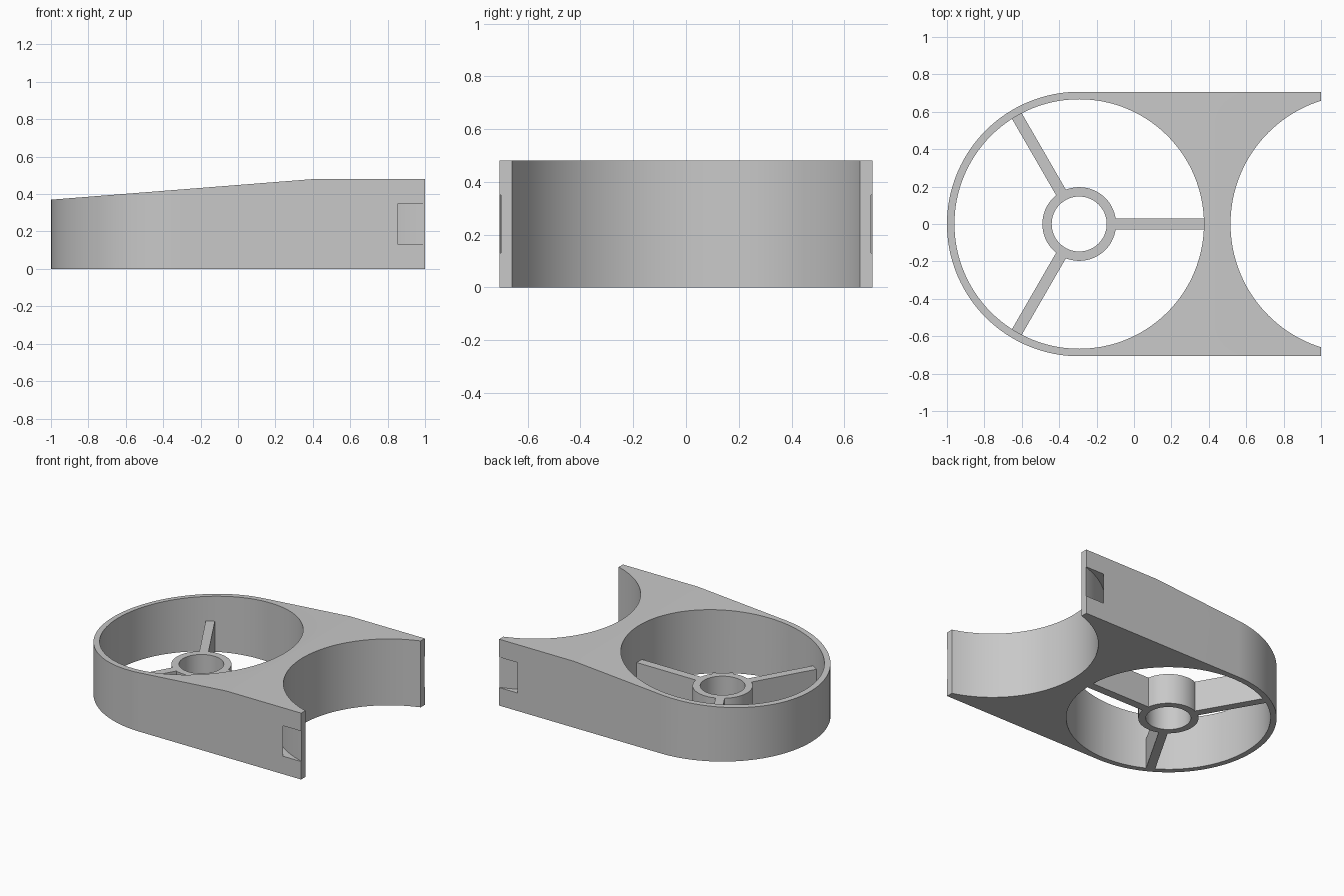
import bpy, bmesh
from math import cos, sin, pi, radians
from mathutils import Matrix, Vector

cube = bpy.data.objects.get("Cube")
if cube:
    bpy.data.objects.remove(cube, do_unlink=True)

RING_X = -0.293      # centre of the round opening
SADDLE_X = 1.207     # centre of the concave end
HALF = 0.707         # half width of the body
HUB_H = 0.22

grey = bpy.data.materials.new("light_grey")
grey.use_nodes = True
grey.diffuse_color = (0.58, 0.58, 0.58, 1)
grey.node_tree.nodes["Principled BSDF"].inputs["Base Color"].default_value = grey.diffuse_color


def arc(cx, r, start=0, end=2 * pi, n=128):
    closed = end - start > 6.28
    steps = n if closed else n - 1
    return [(cx + r * cos(start + (end - start) * i / steps),
             r * sin(start + (end - start) * i / steps)) for i in range(n)]


def prism(name, outline, low, high, upright=False):
    """Extrude an outline along z, or along y when upright."""
    bm = bmesh.new()
    place = (lambda a, b: (a, low, b)) if upright else (lambda a, b: (a, b, low))
    face = bm.faces.new([bm.verts.new(place(a, b)) for a, b in outline])
    step = Vector((0, high - low, 0)) if upright else Vector((0, 0, high - low))
    ext = bmesh.ops.extrude_face_region(bm, geom=[face])
    moved = [g for g in ext["geom"] if isinstance(g, bmesh.types.BMVert)]
    bmesh.ops.translate(bm, verts=moved, vec=step)
    bmesh.ops.recalc_face_normals(bm, faces=bm.faces)
    mesh = bpy.data.meshes.new(name)
    bm.to_mesh(mesh)
    bm.free()
    mesh.materials.append(grey)
    obj = bpy.data.objects.new(name, mesh)
    bpy.context.collection.objects.link(obj)
    return obj


def combine(target, tool, operation="DIFFERENCE"):
    """Apply a boolean and discard the tool."""
    tool.hide_render = True
    mod = target.modifiers.new("cut", "BOOLEAN")
    mod.operation, mod.object, mod.solver = operation, tool, "EXACT"
    graph = bpy.context.evaluated_depsgraph_get()
    mesh = bpy.data.meshes.new_from_object(target.evaluated_get(graph))
    target.modifiers.clear()
    target.data = mesh
    bpy.data.objects.remove(tool, do_unlink=True)


# Body: rounded plan limited by a sloping side profile
plan = arc(RING_X, HALF, pi / 2, 3 * pi / 2, 80) + [(1, -HALF), (1, HALF)]
body = prism("body", plan, 0, 0.6)
side = [(-1.1, -0.1), (1.1, -0.1), (1.1, 0.48), (0.4, 0.48), (-1, 0.37), (-1.1, 0.362)]
side = [(x, max(z, 0) if z < 0 else z) for x, z in side]
combine(body, prism("side_profile", side, -1, 1, True), "INTERSECT")

# Round opening and concave saddle
combine(body, prism("opening_cutter", arc(RING_X, 0.667), -0.2, 0.8))
combine(body, prism("saddle_cutter", arc(SADDLE_X, 0.691), -0.2, 0.8))

# Curved strap channel running behind the saddle, open on both sides
channel = prism("channel_cutter", arc(SADDLE_X, 0.79), 0.13, 0.35)
combine(channel, prism("channel_core", arc(SADDLE_X, 0.732), -0.2, 0.8))
combine(body, channel)

# Hub tube
hub = prism("hub", arc(RING_X, 0.197, n=64), 0, HUB_H)
combine(hub, prism("hub_bore", arc(RING_X, 0.147, n=64), -0.2, 0.8))

# Three spokes from hub to rim
parts = [body, hub]
for i, name in enumerate(("spoke_left", "spoke_back", "spoke_front")):
    spoke = prism(name, [(0.18, -0.03), (0.675, -0.03), (0.675, 0.03), (0.18, 0.03)], 0, HUB_H)
    spoke.data.transform(Matrix.Translation((RING_X, 0, 0)) @ Matrix.Rotation(radians(120 * i), 4, "Z"))
    parts.append(spoke)

# Smooth curved walls, crisp edges
bpy.ops.object.select_all(action="DESELECT")
for obj in parts:
    obj.select_set(True)
bpy.context.view_layer.objects.active = body
bpy.ops.object.shade_smooth_by_angle(angle=radians(30))
